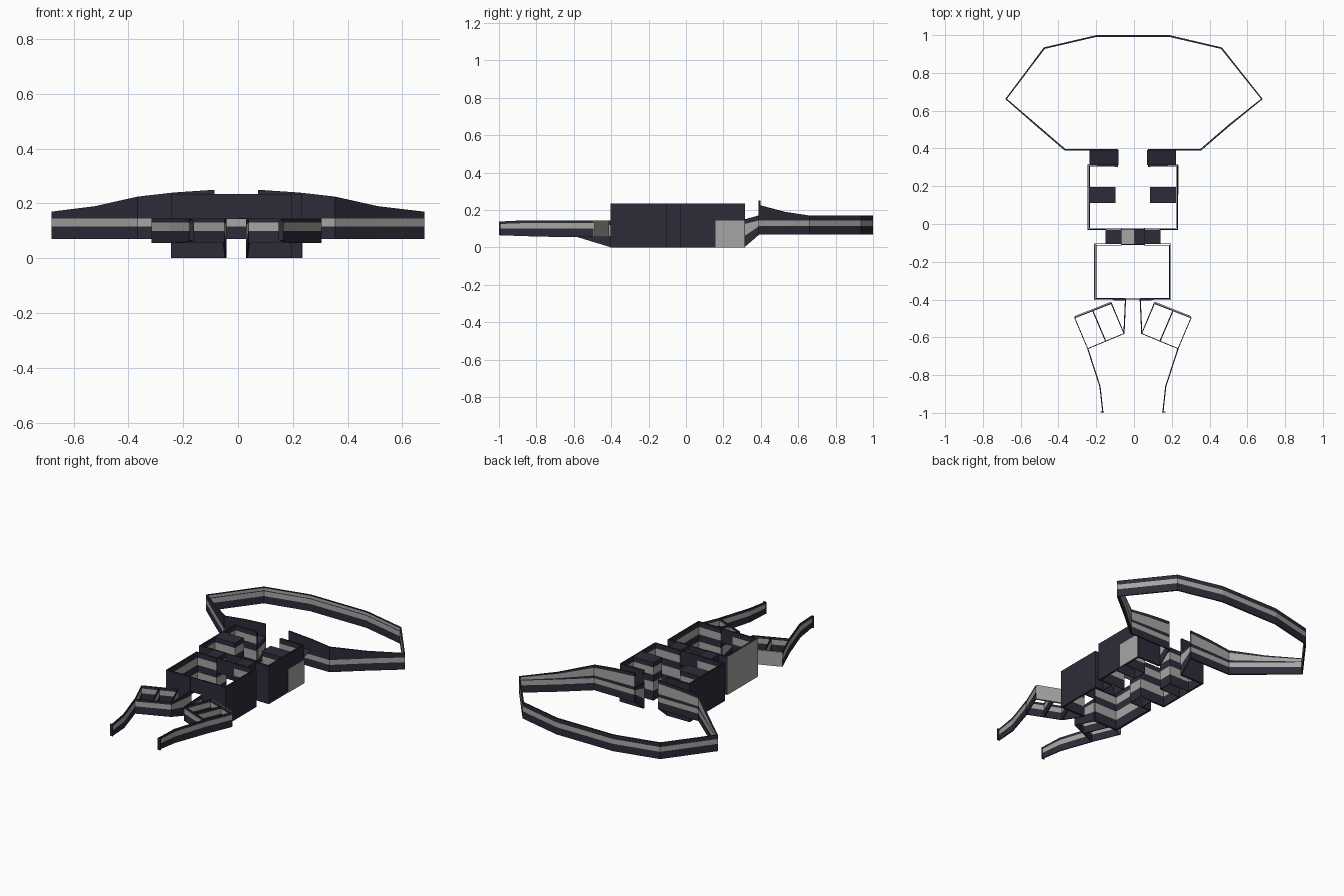
import bpy, bmesh

if "Cube" in bpy.data.objects:
    bpy.data.objects.remove(bpy.data.objects["Cube"])

def material(name, rgb):
    m = bpy.data.materials.new(name)
    m.diffuse_color = (*rgb, 1)
    m.use_nodes = True
    m.node_tree.nodes["Principled BSDF"].inputs["Base Color"].default_value = m.diffuse_color
    return m

DARK = material("dark slate", (0.027, 0.024, 0.040))
GREY = material("stone grey", (0.38, 0.38, 0.37))
# Slots 0-2 paint the front of a wall, slots 3-5 the back of a two-sided wall
SLOTS = (DARK, GREY, GREY, DARK, GREY, DARK)
CX = -0.006          # mirror line of the plan
ROOF = 0.235         # top of the body walls
DOOR = 0.145         # top of the doorways


def mirror(points, cx=CX):
    return [(2 * cx - p[0], *p[1:]) for p in points]


def finish(name, bm, thickness, two_sided=False):
    me = bpy.data.meshes.new(name)
    bm.to_mesh(me)
    bm.free()
    for m in SLOTS:
        me.materials.append(m)
    ob = bpy.data.objects.new(name, me)
    bpy.context.collection.objects.link(ob)
    mod = ob.modifiers.new("wall thickness", "SOLIDIFY")
    mod.thickness = thickness
    mod.offset = 0
    if two_sided:
        mod.material_offset = 3
    return ob


def ribbon(name, points, bands=(0, 1, 0), thickness=0.006, two_sided=False):
    """Vertical wall; each point is x, y and then one height per band edge."""
    bm = bmesh.new()
    cols = [[bm.verts.new((p[0], p[1], z)) for z in p[2:]] for p in points]
    for a, b in zip(cols, cols[1:]):
        for i, mat in enumerate(bands):
            f = bm.faces.new((a[i], b[i], b[i + 1], a[i + 1]))
            f.material_index = mat
    return finish(name, bm, thickness, two_sided)


def plate(name, corners, mat=0, thickness=0.004):
    bm = bmesh.new()
    bm.faces.new([bm.verts.new(c) for c in corners]).material_index = mat
    return finish(name, bm, thickness)


def flat(x0, x1, y0, y1, z0, z1):
    return [(x0, y0, z0), (x1, y0, z0), (x1, y1, z1), (x0, y1, z1)]


def both(build, name, points, *args, **kw):
    build(name + "_left", points, *args, **kw)
    build(name + "_right", mirror(points), *args, **kw)


def level(points, *heights):
    return [(x, y, *heights) for x, y in points]


# Big ring, rising towards the entrance, with a second light stripe inside
ring = [(x, y, 0.07, 0.115, DOOR, DOOR + 0.2 * (top - DOOR), DOOR + 0.8 * (top - DOOR), top)
        for x, y, top in (
    (-0.085, 0.393, 0.25), (-0.235, 0.393, 0.24), (-0.365, 0.393, 0.225),
    (-0.52, 0.526, 0.19), (-0.677, 0.662, 0.17), (-0.475, 0.931, 0.17),
    (-0.2, 0.995, 0.17))]
other = mirror(ring)[::-1]
other[2] = (0.677, *other[2][1:])
ribbon("ring_wall", ring + other, bands=(0, 1, 0, 2, 0), thickness=0.009, two_sided=True)

# Sloping entrance between the ring and the body
both(ribbon, "entrance_wall", [(-0.085, 0.312, 0, 0.06, 0.125, 0.147),
                               (-0.085, 0.393, 0.07, 0.115, 0.145, 0.17)])
both(plate, "entrance_slope", flat(-0.235, -0.085, 0.312, 0.393, 0.147, 0.17))

# Striped inner walls that step in and out around the piers
inner = [(-0.085, 0.306), (-0.236, 0.306), (-0.236, 0.195), (-0.1, 0.195),
         (-0.1, 0.112), (-0.236, 0.112), (-0.236, -0.022), (-0.068, -0.022),
         (-0.068, -0.112), (-0.2, -0.112), (-0.2, -0.394), (-0.045, -0.394)]
both(ribbon, "inner_wall", level(inner, 0, 0.06, 0.115, 0.16, 0.205, ROOF),
     bands=(0, 1, 0, 1, 0))

# Plain outer shell
outer = [(-0.085, 0.313), (-0.243, 0.313), (-0.243, -0.029), (-0.15, -0.029),
         (-0.15, -0.105), (-0.207, -0.105), (-0.207, -0.401), (-0.045, -0.401)]
both(ribbon, "outer_wall", level(outer, 0, ROOF), bands=(0,))

# Caps on the piers and on the neck between the two rooms
CAP = ROOF - 0.002
both(plate, "pier_cap", flat(-0.237, -0.1, 0.112, 0.195, CAP, CAP))
both(plate, "neck_cap", flat(-0.15, -0.068, -0.105, -0.029, CAP, CAP))
plate("neck_ceiling", flat(-0.068, 0.0, -0.105, -0.029, DOOR, DOOR), 1)
plate("neck_ceiling_edge", flat(0.0, 0.056, -0.105, -0.029, DOOR, DOOR))

# Lintels over the doorways
for name, y, x in (("upper", -0.026, -0.068), ("lower", -0.108, -0.068),
                   ("front", -0.398, -0.045)):
    ribbon(name + "_door_lintel", level([(x, y), (2 * CX - x, y)], DOOR, ROOF), bands=(0,))

# Grey panels on the outside
plate("right_panel", [(0.234, 0.157, 0), (0.234, 0.313, 0),
                      (0.234, 0.313, DOOR), (0.234, 0.157, DOOR)], 1)
plate("left_panel", [(-0.210, -0.40, 0), (-0.210, -0.105, 0),
                     (-0.210, -0.105, ROOF), (-0.210, -0.40, ROOF)], 1)

# Front corridor climbing to the legs
both(ribbon, "corridor_wall", [(-0.045, -0.40, 0, 0.06, 0.12, DOOR),
                               (-0.053, -0.58, 0.055, 0.1, 0.13, DOOR)])

# Slanted side cells, with a divider and a back wall that is grey outside
H = (0.055, 0.1, 0.13, DOOR)
cell = [(-0.12, -0.42), (-0.053, -0.58), (-0.245, -0.66), (-0.314, -0.497), (-0.12, -0.42)]
both(ribbon, "cell_wall", level(cell, *H))
both(ribbon, "cell_back", [(x, y + 0.006, H[0], H[3]) for x, y in cell[3:]], bands=(1,))
both(ribbon, "cell_divider", level([(-0.218, -0.46), (-0.15, -0.62)], *H))

# Legs
both(ribbon, "leg_wall", [(-0.245, -0.66, *H), (-0.18, -0.86, 0.06, 0.1, 0.13, DOOR),
                          (-0.165, -0.997, 0.065, 0.1, 0.125, 0.138)])
both(ribbon, "leg_tip", level([(-0.178, -0.996), (-0.16, -0.996)], 0.065, 0.138), bands=(0,))
